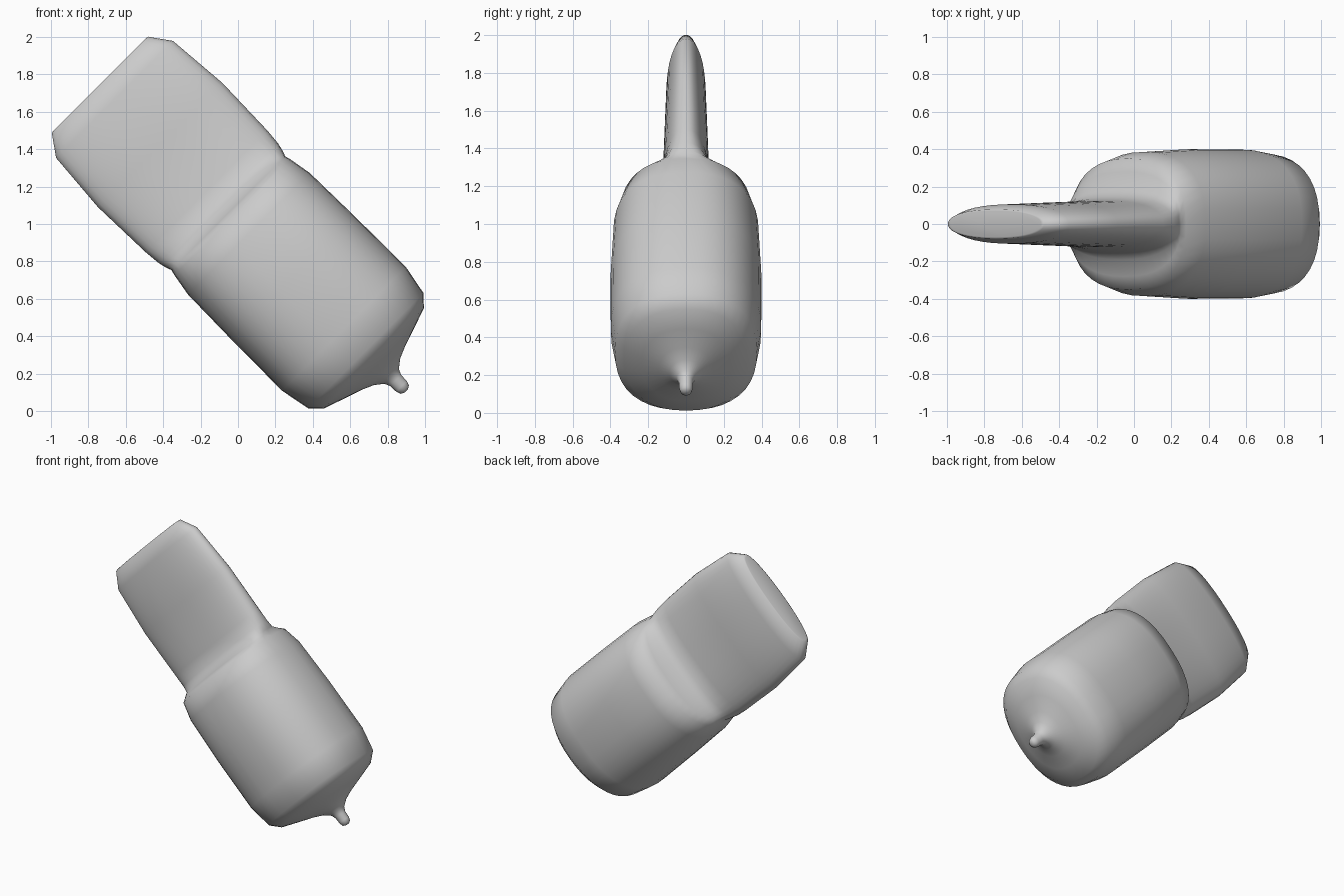
import bpy
import bmesh
import math
from mathutils import Matrix

cube = bpy.data.objects.get("Cube")
if cube:
    bpy.data.objects.remove(cube, do_unlink=True)

grey = bpy.data.materials.new("plain_grey")
grey.use_nodes = True
colour = (0.6, 0.6, 0.6, 1)
grey.diffuse_color = colour
grey.node_tree.nodes["Principled BSDF"].inputs["Base Color"].default_value = colour

SIDES = 40


def power(value, exponent):
    return math.copysign(abs(value) ** exponent, value)


def loft(name, stations):
    """Skin rounded sections given as (distance, half width, half depth, squareness)."""
    bm = bmesh.new()
    rings = []
    for along, width, depth, square in stations:
        ring = []
        for i in range(SIDES):
            a = 2 * math.pi * i / SIDES
            ring.append(bm.verts.new((width * power(math.cos(a), 2 / square),
                                      depth * power(math.sin(a), 2 / square),
                                      -along)))
        rings.append(ring)
    for upper, lower in zip(rings, rings[1:]):
        for i in range(SIDES):
            j = (i + 1) % SIDES
            bm.faces.new((upper[i], upper[j], lower[j], lower[i]))
    bm.faces.new(rings[0])
    bm.faces.new(rings[-1])
    bmesh.ops.recalc_face_normals(bm, faces=bm.faces)
    for face in bm.faces:
        face.smooth = True
    # Lean the whole part along its diagonal axis
    lean = Matrix.Rotation(math.radians(-45), 4, "Y")
    shift = Matrix.Translation((0.503, 0, 0.503))
    bm.transform(shift @ lean)
    mesh = bpy.data.meshes.new(name)
    bm.to_mesh(mesh)
    bm.free()
    mesh.materials.append(grey)
    obj = bpy.data.objects.new(name, mesh)
    bpy.context.collection.objects.link(obj)
    return obj


# Flat tab flaring into the shoulder, body, shallow cone and small nozzle
loft("tabbed_bottle", [
    (-1.758, 0.345, 0.070, 2.2),
    (-1.755, 0.364, 0.078, 2.2),
    (-1.645, 0.442, 0.105, 2.2),
    (-1.30, 0.470, 0.115, 2.3),
    (-0.95, 0.460, 0.125, 2.4),
    (-0.86, 0.452, 0.145, 2.4),
    (-0.81, 0.440, 0.19, 2.4),
    (-0.785, 0.430, 0.28, 2.4),
    (-0.755, 0.438, 0.35, 2.4),
    (-0.63, 0.460, 0.385, 2.4),
    (-0.30, 0.466, 0.400, 2.4),
    (0.09, 0.468, 0.398, 2.4),
    (0.255, 0.436, 0.375, 2.4),
    (0.314, 0.380, 0.325, 2.3),
    (0.352, 0.27, 0.235, 2.2),
    (0.387, 0.165, 0.145, 2.1),
    (0.415, 0.100, 0.090, 2),
    (0.45, 0.055, 0.050, 2),
    (0.48, 0.042, 0.038, 2),
    (0.525, 0.040, 0.036, 2),
    (0.55, 0.031, 0.029, 2),
    (0.56, 0.012, 0.012, 2),
])
